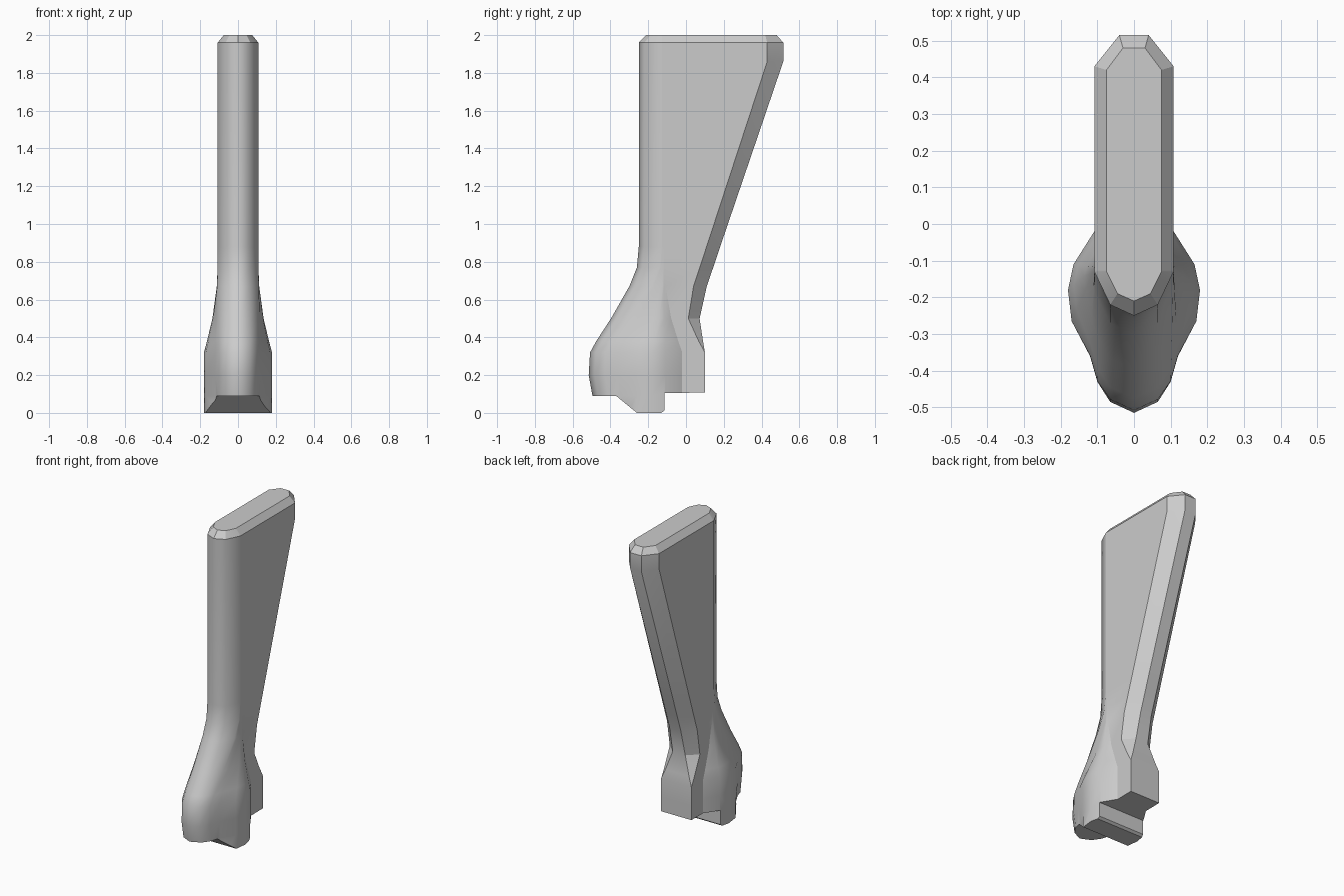
import bpy, bmesh
from mathutils import Vector

if "Cube" in bpy.data.objects:
    bpy.data.objects.remove(bpy.data.objects["Cube"])

# Half outline (front tip to side) for the straight shaft and for the flared foot
SHAFT = [(.108, -.13), (.108, -.126), (.108, -.123), (.108, -.120), (.108, -.117), (.108, -.114)]
FOOT = [(.10, -.43), (.12, -.36), (.17, -.265), (.18, -.18), (.165, -.11), (.108, -.02)]

# z, front y, flare amount, back y, chamfer start y, back half width
LEVELS = [
    (-.05, -.475, 1, .10, .10, .108),
    (.09, -.495, 1, .10, .10, .108),
    (.20, -.515, 1, .10, .10, .108),
    (.32, -.508, 1, .10, .10, .108),
    (.38, -.475, .78, .09, .067, .085),
    (.50, -.397, .38, .072, .012, .045),
    (.67, -.30, .06, .11, .04, .04),
    (.77, -.26, 0, .144, .073, .04),
    (.88, -.25, 0, .181, .109, .04),
    (1.86, -.25, 0, .515, .43, .04),
    (1.96, -.25, 0, .515, .43, .04),
]


def half_ring(z, front, flare, back, chamfer, width):
    lean = max(0, min(1, (-.25 - front) / .26))
    pts = [(0, front), (.065, front + .03)]
    for i, (s, f) in enumerate(zip(SHAFT, FOOT)):
        t = lean if i < 2 else flare
        pts.append(tuple(a + (b - a) * t for a, b in zip(s, f)))
    pts += [(.108, chamfer), (width, back)]
    return [Vector((x, y, z)) for x, y in pts]


def full_ring(half):
    return half + [Vector((-p.x, p.y, p.z)) for p in reversed(half[1:])]


def make_object(name, bm):
    bmesh.ops.recalc_face_normals(bm, faces=bm.faces)
    mesh = bpy.data.meshes.new(name)
    bm.to_mesh(mesh)
    bm.free()
    ob = bpy.data.objects.new(name, mesh)
    bpy.context.collection.objects.link(ob)
    return ob


# Leg body: stacked outlines with a bevelled top
rings = [full_ring(half_ring(*lv)) for lv in LEVELS]
top = [Vector((0, -.21, 2)), Vector((.045, -.19, 2))]
top += [Vector((.075, y, 2)) for _, y in SHAFT]
top += [Vector((.075, .42, 2)), Vector((.03, .48, 2))]
rings.append(full_ring(top))

bm = bmesh.new()
loops = [[bm.verts.new(p) for p in ring] for ring in rings]
n = len(loops[0])
for low, high in zip(loops, loops[1:]):
    for i in range(n):
        j = (i + 1) % n
        bm.faces.new((low[i], low[j], high[j], high[i]))
bm.faces.new(loops[0])
bm.faces.new(loops[-1])
bmesh.ops.remove_doubles(bm, verts=bm.verts, dist=.0005)
leg = make_object("leg", bm)

# Sole cutter: stepped underside profile
sole = [(-.7, -.2), (-.7, .09), (-.37, .09), (-.26, 0), (-.13, 0), (-.115, .012),
        (-.115, .105), (.3, .11), (.3, -.2)]
bm = bmesh.new()
face = bm.faces.new([bm.verts.new((-.4, y, z)) for y, z in sole])
ext = bmesh.ops.extrude_face_region(bm, geom=[face])
bmesh.ops.translate(bm, vec=(.8, 0, 0),
                    verts=[v for v in ext["geom"] if isinstance(v, bmesh.types.BMVert)])
cutter = make_object("sole_cutter", bm)
cutter.hide_render = True

mod = leg.modifiers.new("sole", "BOOLEAN")
mod.operation = "DIFFERENCE"
mod.solver = "EXACT"
mod.object = cutter
bpy.context.view_layer.objects.active = leg
leg.select_set(True)
bpy.ops.object.modifier_apply(modifier=mod.name)
bpy.data.objects.remove(cutter)

# Smooth rounded front, crisp chamfers, rims and sole
bm = bmesh.new()
bm.from_mesh(leg.data)
for f in bm.faces:
    f.smooth = True
for e in bm.edges:
    rounded = all(f.normal.y < .3 and abs(f.normal.z) < .65
                  and f.calc_center_median().z < 1.96 for f in e.link_faces)
    angle = e.calc_face_angle(0)
    e.smooth = angle < (1.0 if rounded else .42)
bm.to_mesh(leg.data)
bm.free()
